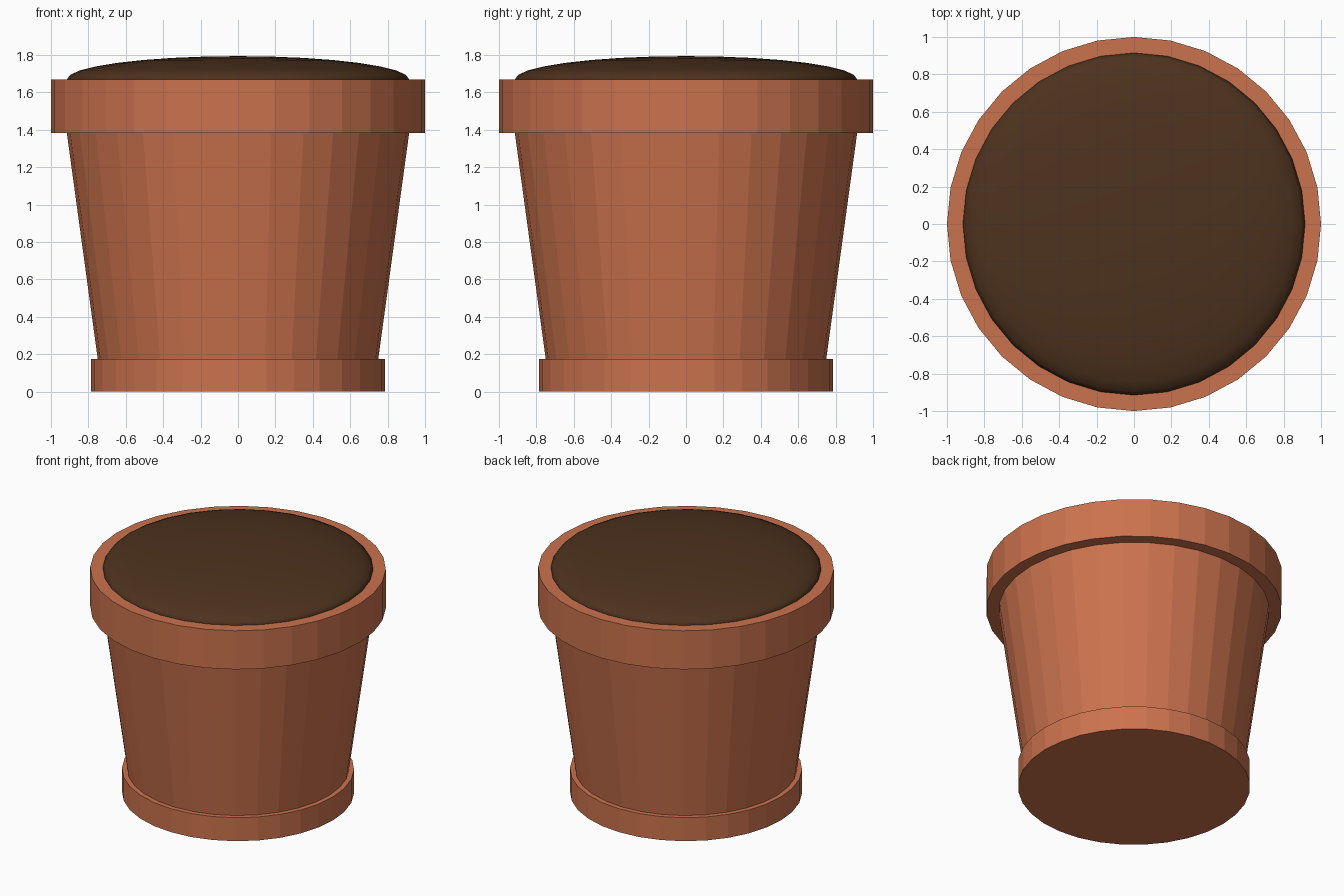
import bpy
import bmesh
import math

if "Cube" in bpy.data.objects:
    bpy.data.objects.remove(bpy.data.objects["Cube"])

SIDES = 32


def material(name, rgb):
    m = bpy.data.materials.new(name)
    m.diffuse_color = (*rgb, 1)
    m.use_nodes = True
    m.node_tree.nodes["Principled BSDF"].inputs["Base Color"].default_value = m.diffuse_color
    return m


def lathe(name, profile, mat, smooth=False):
    """Revolve a (radius, z) profile around z; radius 0 makes a pole."""
    bm = bmesh.new()
    verts = [bm.verts.new((r, 0, z)) for r, z in profile]
    edges = [bm.edges.new(pair) for pair in zip(verts, verts[1:])]
    bmesh.ops.spin(bm, geom=verts + edges, cent=(0, 0, 0), axis=(0, 0, 1),
                   angle=math.tau, steps=SIDES)
    bmesh.ops.remove_doubles(bm, verts=bm.verts, dist=1e-4)
    bmesh.ops.recalc_face_normals(bm, faces=bm.faces)
    for f in bm.faces:
        f.smooth = smooth
    mesh = bpy.data.meshes.new(name)
    bm.to_mesh(mesh)
    bm.free()
    mesh.materials.append(mat)
    ob = bpy.data.objects.new(name, mesh)
    bpy.context.collection.objects.link(ob)
    return ob


terracotta = material("terracotta", (0.60, 0.17, 0.075))
earth = material("earth", (0.075, 0.032, 0.013))

# Base foot
lathe("foot", [(0, 0), (0.785, 0), (0.785, 0.175), (0, 0.175)], terracotta)

# Tapered wall
lathe("body", [(0, 0.175), (0.75, 0.175), (0.915, 1.382), (0, 1.382)], terracotta)

# Thick collar
lathe("rim", [(0.9, 1.382), (1, 1.382), (1, 1.67), (0.9, 1.67), (0.9, 1.382)],
      terracotta)

# Domed soil: upper half of a flattened sphere, closed underneath
dome = [(0.915 * math.cos(i * math.pi / 16), 1.67 + 0.124 * math.sin(i * math.pi / 16))
        for i in range(8)]
lathe("soil", [(0, 1.6), (0.89, 1.6)] + dome + [(0, 1.794)], earth, smooth=True)
